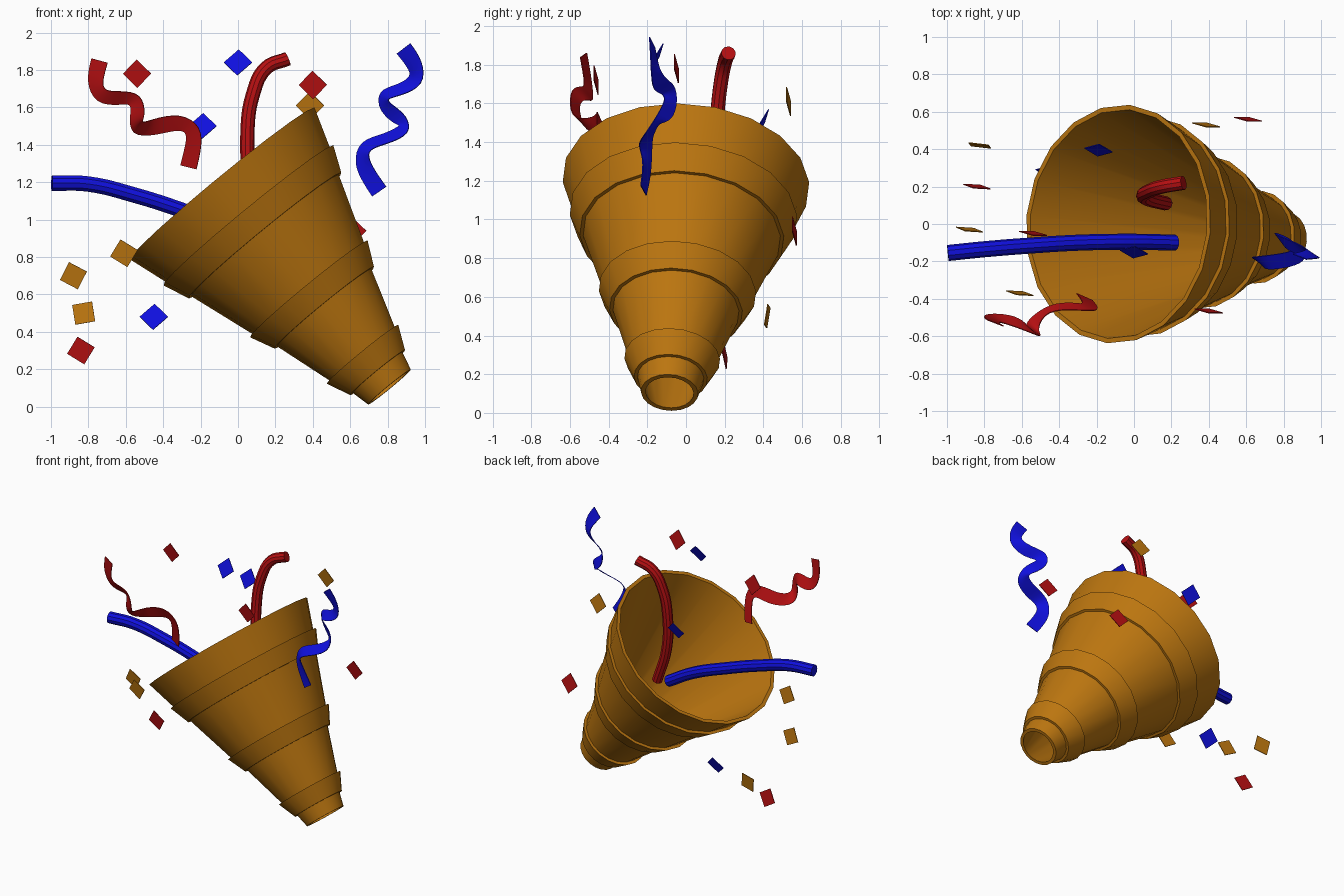
import bpy
import bmesh
from math import cos, sin, pi, radians
from mathutils import Vector, Euler

cube = bpy.data.objects.get("Cube")
if cube:
    bpy.data.objects.remove(cube, do_unlink=True)


def material(name, rgb):
    m = bpy.data.materials.new(name)
    m.use_nodes = True
    m.diffuse_color = (*rgb, 1)
    m.node_tree.nodes["Principled BSDF"].inputs["Base Color"].default_value = (*rgb, 1)
    return m


GOLD = material("gold", (0.50, 0.18, 0.005))
RED = material("red", (0.47, 0.005, 0.006))
BLUE = material("blue", (0.005, 0.005, 0.72))


def select(ob):
    bpy.ops.object.select_all(action='DESELECT')
    ob.select_set(True)
    bpy.context.view_layer.objects.active = ob


def add_mesh(name, bm, mat):
    mesh = bpy.data.meshes.new(name)
    bm.to_mesh(mesh)
    bm.free()
    mesh.materials.append(mat)
    ob = bpy.data.objects.new(name, mesh)
    bpy.context.collection.objects.link(ob)
    return ob


def smooth(ob):
    select(ob)
    bpy.ops.object.shade_smooth_by_angle(angle=radians(35))


# Hollow tapered horn with three raised bands: (radius, distance along axis)
profile = [(0.148, 0), (0.174, 0.10)]
for r0, t0, r1, t1 in ((0.190, 0.10, 0.248, 0.227),
                       (0.345, 0.55, 0.408, 0.68),
                       (0.530, 1.05, 0.590, 1.19)):
    profile += [(r0 - 0.018, t0), (r0, t0), (r1, t1), (r1 - 0.023, t1)]
del profile[1]
profile += [(0.640, 1.41), (0.614, 1.41), (0.124, 0)]

SIDES = 20
bm = bmesh.new()
rings = []
for r, t in profile:
    rings.append([bm.verts.new((r * cos(2 * pi * i / SIDES), r * sin(2 * pi * i / SIDES), t))
                  for i in range(SIDES)])
for a, b in zip(rings, rings[1:] + rings[:1]):
    for i in range(SIDES):
        j = (i + 1) % SIDES
        bm.faces.new((a[i], a[j], b[j], b[i]))
bmesh.ops.recalc_face_normals(bm, faces=bm.faces)
tip = Vector((0.81, -0.085, 0.105))
rim = Vector((-0.085, 0, 1.195))
horn = add_mesh("horn", bm, GOLD)
horn.location = tip
horn.rotation_euler = (rim - tip).to_track_quat('Z', 'Y').to_euler()
smooth(horn)


# Round curled streamers coming out of the horn
def tube(name, points, radius, mat):
    cu = bpy.data.curves.new(name, 'CURVE')
    cu.dimensions = '3D'
    cu.bevel_depth = radius
    cu.bevel_resolution = 3
    cu.resolution_u = 6
    cu.use_fill_caps = True
    sp = cu.splines.new('BEZIER')
    sp.bezier_points.add(len(points) - 1)
    for bp, p in zip(sp.bezier_points, points):
        bp.co = p
        bp.handle_left_type = bp.handle_right_type = 'AUTO'
    cu.materials.append(mat)
    ob = bpy.data.objects.new(name, cu)
    bpy.context.collection.objects.link(ob)
    select(ob)
    bpy.ops.object.convert(target='MESH')
    smooth(bpy.context.view_layer.objects.active)


tube("red_tube_streamer", [(0.17, 0.11, 0.91), (0.07, 0.135, 1.2), (0.05, 0.155, 1.45),
                           (0.08, 0.175, 1.67), (0.15, 0.2, 1.81), (0.265, 0.22, 1.86)],
     0.038, RED)
tube("blue_tube_streamer", [(-0.995, -0.155, 1.195), (-0.8, -0.135, 1.19), (-0.55, -0.115, 1.13),
                            (-0.3, -0.1, 1.05), (0, -0.095, 0.935), (0.22, -0.1, 0.81)],
     0.043, BLUE)


# Flat twisting ribbons: width lies across the path, tilted towards y
def ribbon(name, points, width, tilts, mat):
    pts = [Vector(p) for p in points]
    bm = bmesh.new()
    last = None
    for i, p in enumerate(pts):
        along = pts[min(i + 1, len(pts) - 1)] - pts[max(i - 1, 0)]
        across = Vector((along.z, 0, -along.x)).normalized()
        side = (across * cos(tilts[i]) + Vector((0, sin(tilts[i]), 0))) * width / 2
        pair = bm.verts.new(p - side), bm.verts.new(p + side)
        if last:
            bm.faces.new((last[0], last[1], pair[1], pair[0]))
        last = pair
    ob = add_mesh(name, bm, mat)
    sub = ob.modifiers.new("Smooth", 'SUBSURF')
    sub.levels = sub.render_levels = 2
    sub.boundary_smooth = 'PRESERVE_CORNERS'
    thick = ob.modifiers.new("Thickness", 'SOLIDIFY')
    thick.thickness = 0.005
    thick.offset = 0
    select(ob)
    for m in ("Smooth", "Thickness"):
        bpy.ops.object.modifier_apply(modifier=m)
    smooth(ob)


ribbon("red_ribbon", [(-0.74, -0.53, 1.85), (-0.77, -0.51, 1.74), (-0.74, -0.5, 1.65),
                      (-0.63, -0.52, 1.65), (-0.54, -0.57, 1.65), (-0.535, -0.58, 1.56),
                      (-0.55, -0.54, 1.48), (-0.46, -0.44, 1.49), (-0.31, -0.44, 1.53),
                      (-0.23, -0.45, 1.48), (-0.24, -0.42, 1.38), (-0.265, -0.39, 1.28)],
       0.095, [0.35, 0.4, 0.5, 0.7, 0.6, 0.5, 0.4, 0.4, 0.4, 0.4, 0.4, 0.4], RED)
ribbon("blue_ribbon", [(0.885, -0.175, 1.915), (0.95, -0.165, 1.83), (0.965, -0.155, 1.74),
                       (0.86, -0.13, 1.69), (0.77, -0.085, 1.67), (0.78, -0.075, 1.6),
                       (0.88, -0.11, 1.53), (0.9, -0.17, 1.48), (0.79, -0.2, 1.43),
                       (0.67, -0.21, 1.4), (0.66, -0.2, 1.31), (0.7, -0.205, 1.23),
                       (0.755, -0.22, 1.15)],
       0.095, [0.3, 0.4, 0.5, 0.9, 0.8, 0.7, 0.6, 0.7, 1.0, 0.8, 0.5, 0.4, 0.3], BLUE)


# Loose square confetti: centre, spin in degrees, lean in degrees
CONFETTI = {
    "red": (RED, [(-0.54, -0.05, 1.78, 45, 8), (0.40, -0.465, 1.72, 45, 8),
                  (-0.84, 0.2, 0.30, -32, 8), (0.61, 0.56, 0.94, 45, 8)]),
    "blue": (BLUE, [(0.0, -0.15, 1.84, 45, -25), (-0.19, 0.395, 1.5, 45, -25),
                    (-0.45, 0.28, 0.48, 45, -25)]),
    "gold": (GOLD, [(0.385, 0.53, 1.61, 45, 8), (-0.61, -0.37, 0.82, -32, 8),
                    (-0.88, -0.03, 0.70, -28, 8), (-0.825, 0.42, 0.50, 10, -8)]),
}
for colour, (mat, pieces) in CONFETTI.items():
    for n, (x, y, z, spin, lean) in enumerate(pieces, 1):
        bm = bmesh.new()
        bmesh.ops.create_cube(bm, size=1)
        bmesh.ops.scale(bm, vec=(0.108, 0.005, 0.108), verts=bm.verts)
        bmesh.ops.rotate(bm, verts=bm.verts,
                         matrix=Euler((0, radians(-spin), 0)).to_matrix())
        ob = add_mesh(f"{colour}_confetti_{n}", bm, mat)
        ob.location = (x, y, z)
        ob.rotation_euler = (radians(lean), 0, radians(-8))
